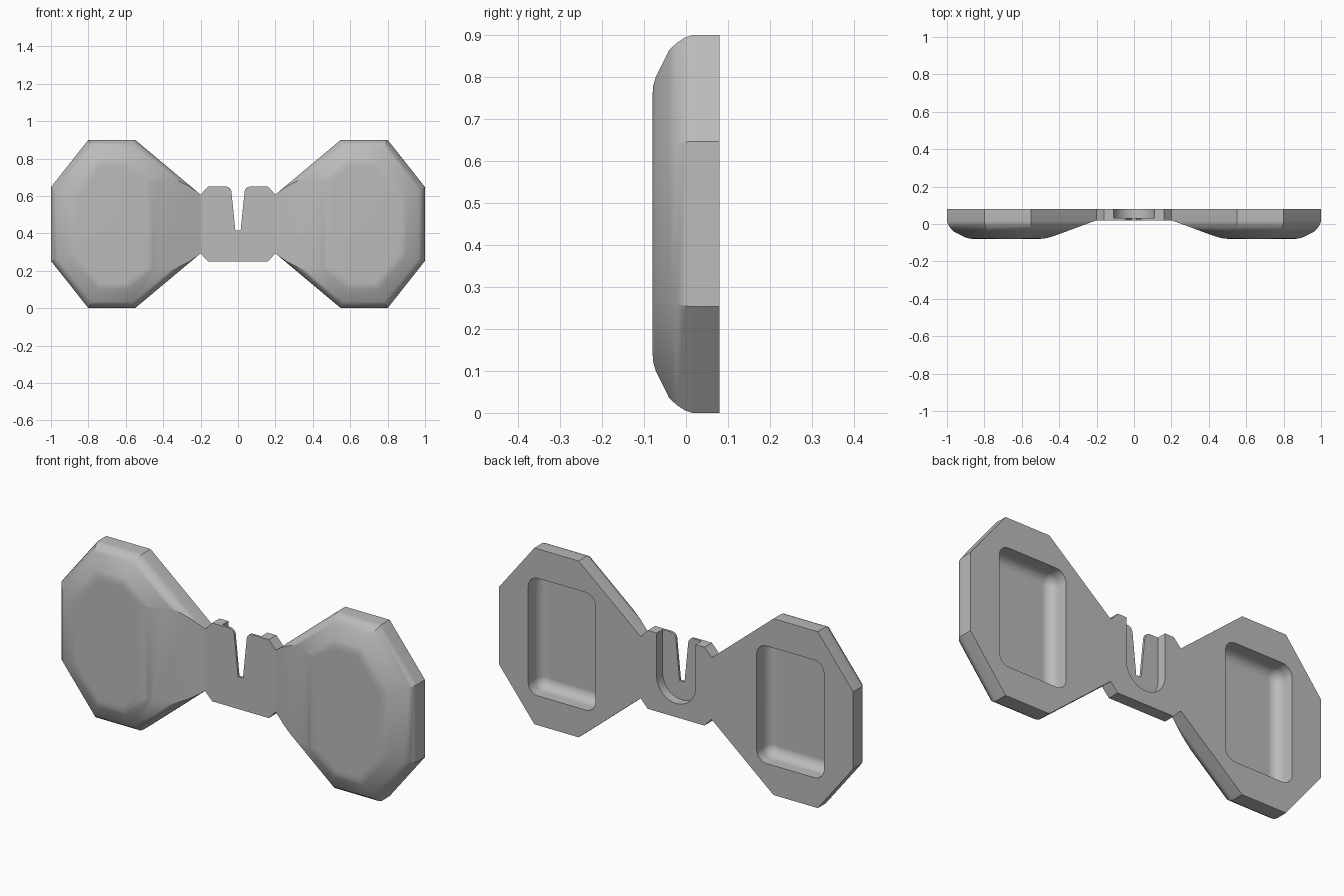
import bpy, bmesh, math
from mathutils import Vector

cube = bpy.data.objects.get("Cube")
if cube:
    bpy.data.objects.remove(cube, do_unlink=True)

GREY = (0.5, 0.5, 0.5, 1)
grey = bpy.data.materials.new("plain grey")
grey.use_nodes = True
grey.diffuse_color = GREY
grey.node_tree.nodes["Principled BSDF"].inputs["Base Color"].default_value = GREY

MID = 0.45      # height of the horizontal centre line
BACK = 0.08     # back plane
PLATE = 0.02    # front plane of the bridge


def make_object(name, bm):
    bmesh.ops.recalc_face_normals(bm, faces=bm.faces)
    mesh = bpy.data.meshes.new(name)
    bm.to_mesh(mesh)
    bm.free()
    mesh.materials.append(grey)
    obj = bpy.data.objects.new(name, mesh)
    bpy.context.collection.objects.link(obj)
    return obj


def loft(rings):
    """Closed solid through (outline, y) rings with equal point counts."""
    bm = bmesh.new()
    loops = [[bm.verts.new((x, y, z)) for x, z in pts] for pts, y in rings]
    for a, b in zip(loops, loops[1:]):
        for i in range(len(a)):
            j = (i + 1) % len(a)
            bm.faces.new((a[i], a[j], b[j], b[i]))
    bm.faces.new(loops[0])
    bm.faces.new(loops[-1])
    bmesh.ops.recalc_face_normals(bm, faces=bm.faces)
    return bm


def inset(pts, d):
    """Move every side of a clockwise convex outline inward by d."""
    out = []
    for i, p in enumerate(pts):
        p = Vector(p)
        a = (p - Vector(pts[i - 1])).normalized()
        b = (Vector(pts[(i + 1) % len(pts)]) - p).normalized()
        na, nb = Vector((a.y, -a.x)), Vector((b.y, -b.x))
        out.append(p + (na + nb) * d / (1 + na.dot(nb)))
    return out


def arc(cx, cz, r, start, end, steps):
    return [(cx + r * math.cos(math.radians(start + (end - start) * i / steps)),
             cz + r * math.sin(math.radians(start + (end - start) * i / steps)))
            for i in range(steps + 1)]


def rounded_rect(cx, cz, w, h, r):
    pts = []
    for sx, sz, a in ((1, 1, 0), (-1, 1, 90), (-1, -1, 180), (1, -1, 270)):
        pts += arc(cx + sx * (w - r), cz + sz * (h - r), r, a, a + 90, 6)
    return pts


def cut(obj, cutter):
    mod = obj.modifiers.new("cut", 'BOOLEAN')
    mod.operation = 'DIFFERENCE'
    mod.solver = 'EXACT'
    mod.object = cutter
    bpy.context.view_layer.objects.active = obj
    bpy.ops.object.modifier_apply(modifier=mod.name)
    bpy.data.objects.remove(cutter, do_unlink=True)


def smooth(obj):
    bpy.ops.object.select_all(action='DESELECT')
    obj.select_set(True)
    bpy.context.view_layer.objects.active = obj
    bpy.ops.object.shade_smooth_by_angle(angle=math.radians(30))


# Wing: eight-sided outline with a rounded, sloping front rim
upper = [(0.2, 0.157), (0.55, 0.45), (0.8, 0.45), (1.0, 0.197)]
outline = [(x, MID + z) for x, z in upper]
outline += [(x, MID - z) for x, z in reversed(upper)]
rim = [(0, BACK), (0, 0.015), (0.006, -0.003), (0.018, -0.021), (0.035, -0.04),
       (0.1, -0.072), (0.12, -0.078), (0.145, -0.08)]
bm = loft([(inset(outline, d), y) for d, y in rim])

# Slope the front down to the bridge, easing into the flat face
slope = [(0.2, PLATE), (0.43, -0.065), (0.47, -0.076), (0.51, -0.0801)]
for (x0, y0), (x1, y1) in zip(slope, slope[1:]):
    res = bmesh.ops.bisect_plane(
        bm, geom=bm.verts[:] + bm.edges[:] + bm.faces[:], dist=1e-6,
        plane_co=(x0, y0, 0), plane_no=(y1 - y0, x0 - x1, 0), clear_outer=True)
    rim_edges = [e for e in bm.edges if e.is_boundary]
    bmesh.ops.holes_fill(bm, edges=rim_edges, sides=0)
wing = make_object("wings", bm)

# Pocket in the back of the wing, with a filleted floor
FLOOR, FILLET, CORNER = -0.02, 0.05, 0.055
rings = [(rounded_rect(0.645, MID, 0.19, 0.3, CORNER), y) for y in (0.12, FLOOR + FILLET)]
for i in range(1, 7):
    t = math.pi / 12 * i
    e = FILLET * (1 - math.cos(t))
    rings.append((rounded_rect(0.645, MID, 0.19 - e, 0.3 - e, CORNER - e),
                  FLOOR + FILLET * (1 - math.sin(t))))
cut(wing, make_object("pocket_cutter", loft(rings)))
mirror = wing.modifiers.new("mirror", 'MIRROR')
mirror.use_mirror_merge = False
smooth(wing)
bpy.ops.object.modifier_apply(modifier=mirror.name)

# Bridge: chamfered block between the wings
quarter = [(0.2, 0.157), (0.16, 0.2)]
side = quarter + [(x, -z) for x, z in reversed(quarter)]
block = [side[1], side[0], side[3], side[2]]
block = [(x, MID + z) for x, z in block] + [(-x, MID + z) for x, z in reversed(block)]
bridge = make_object("bridge", loft([(block, PLATE), (block, BACK)]))

# U-shaped channel in the back of the bridge
channel = [(-0.11, 0.8)] + arc(0, 0.43, 0.11, 180, 360, 24) + [(0.11, 0.8)]
cut(bridge, make_object("channel_cutter", loft([(channel, 0.032), (channel, 0.2)])))

# Tapered slot through the front plate, with rounded lips
lip = arc(0.065, 0.62, 0.03, 175, 90, 6)
half = [(0.014, 0.415)] + lip + [(0.065, 0.8)]
slot = half + [(-x, z) for x, z in reversed(half)]
cut(bridge, make_object("slot_cutter", loft([(slot, -0.1), (slot, 0.05)])))
smooth(bridge)

# Keep the broad faces flat and the rims soft
for obj in (wing, bridge):
    obj.modifiers.new("weighted normals", 'WEIGHTED_NORMAL').keep_sharp = True
